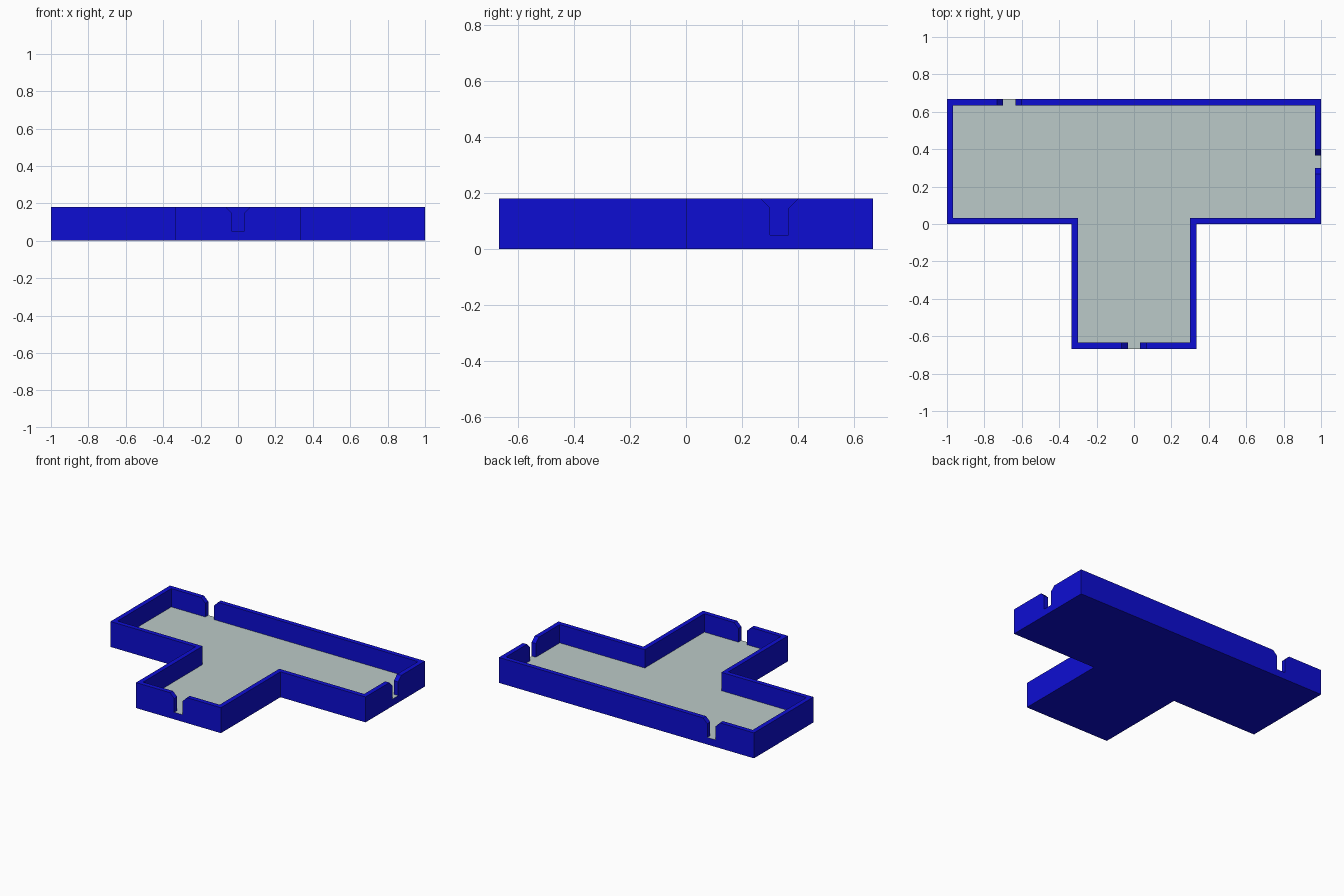
import bpy
import bmesh
from mathutils import Vector

if "Cube" in bpy.data.objects:
    bpy.data.objects.remove(bpy.data.objects["Cube"])

HEIGHT, FLOOR, WALL = 0.18, 0.05, 0.033
HALF_SLOT, CHAMFER = 0.033, 0.033
S, A = 0.333, 0.667

# T-shaped outline, counter-clockwise, and slot position along some of its edges
outline = [Vector(p) for p in ((-S, -A), (S, -A), (S, 0), (1, 0),
                               (1, A), (-1, A), (-1, 0), (-S, 0))]
slots = {0: S, 3: 0.333, 4: 1.667}


def material(name, rgb):
    m = bpy.data.materials.new(name)
    m.diffuse_color = (*rgb, 1)
    m.use_nodes = True
    m.node_tree.nodes["Principled BSDF"].inputs["Base Color"].default_value = m.diffuse_color
    return m


def edge_dir(i):
    return (outline[(i + 1) % len(outline)] - outline[i]).normalized()


def inward(i):
    d = edge_dir(i)
    return Vector((-d.y, d.x))


# Stations round the wall: outer point, inner point, top height
stations = []
for i, p in enumerate(outline):
    stations.append((p, p + WALL * (inward(i - 1) + inward(i)), HEIGHT))
    if i in slots:
        c, h, k = slots[i], HALF_SLOT, HALF_SLOT + CHAMFER
        for t, z in ((c - k, HEIGHT), (c - h, HEIGHT - CHAMFER), (c - h, FLOOR),
                     (c + h, FLOOR), (c + h, HEIGHT - CHAMFER), (c + k, HEIGHT)):
            q = p + edge_dir(i) * t
            stations.append((q, q + WALL * inward(i), z))

bm = bmesh.new()


def face(points):
    bm.faces.new([bm.verts.new(p) for p in points])


# Wall: outer side, top or notch surface, inner side
for j, (o0, n0, z0) in enumerate(stations):
    o1, n1, z1 = stations[(j + 1) % len(stations)]
    face([(*o0, z0), (*o1, z1), (*n1, z1), (*n0, z0)])
    if (o1 - o0).length > 1e-5:
        face([(*o0, 0), (*o1, 0), (*o1, z1), (*o0, z0)])
        if max(z0, z1) > FLOOR:
            face([(*n1, FLOOR), (*n0, FLOOR), (*n0, z0), (*n1, z1)])

# Floor and underside
face([(*(p + WALL * (inward(i - 1) + inward(i))), FLOOR) for i, p in enumerate(outline)])
face([(*p, 0) for p in reversed(outline)])
bmesh.ops.remove_doubles(bm, verts=bm.verts, dist=1e-5)
bm.normal_update()

# Upward faces at floor level are grey, everything else blue
for f in bm.faces:
    f.material_index = int(f.normal.z > 0.9 and f.calc_center_median().z < FLOOR + 0.01)

mesh = bpy.data.meshes.new("walled_tray")
bm.to_mesh(mesh)
bm.free()
mesh.materials.append(material("blue", (0.004, 0.004, 0.65)))
mesh.materials.append(material("pale_grey", (0.5, 0.59, 0.58)))
bpy.context.collection.objects.link(bpy.data.objects.new("walled_tray", mesh))
